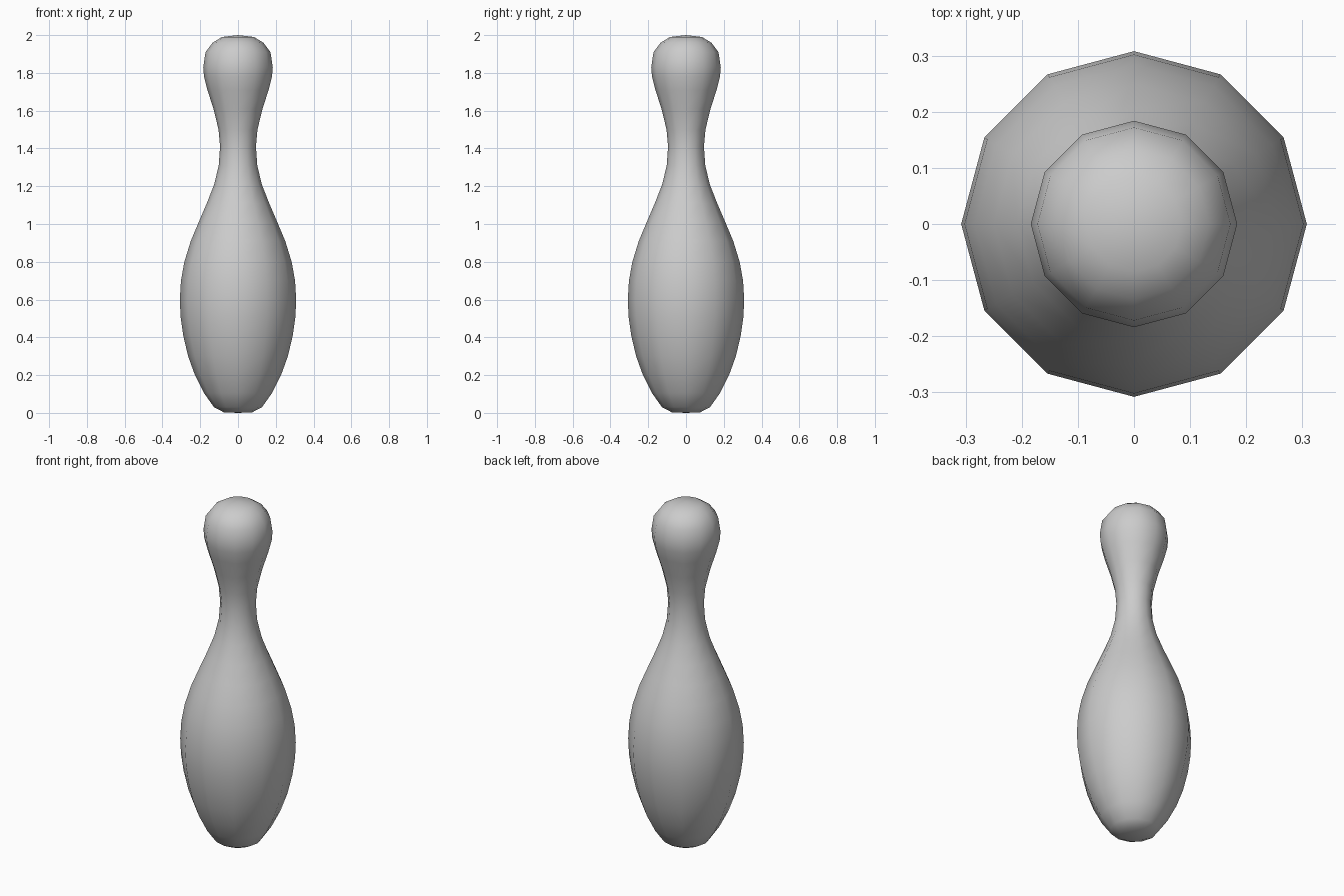
import bpy, bmesh, math

if "Cube" in bpy.data.objects:
    bpy.data.objects.remove(bpy.data.objects["Cube"])

SIDES = 12

# Outline from base to crown: (radius, height)
profile = [
    (0.075, 0.003), (0.127, 0.03), (0.18, 0.105), (0.228, 0.2), (0.264, 0.3),
    (0.29, 0.41), (0.304, 0.51), (0.308, 0.6), (0.302, 0.7), (0.284, 0.8),
    (0.25, 0.91), (0.208, 1.01), (0.165, 1.11), (0.126, 1.21), (0.102, 1.31),
    (0.095, 1.41), (0.103, 1.5), (0.13, 1.61), (0.162, 1.71), (0.18, 1.78),
    (0.184, 1.83), (0.172, 1.91), (0.134, 1.96), (0.085, 1.99),
]

# Lathe the pin as twelve-sided rings with closed ends
bm = bmesh.new()
rings = []
for r, z in profile:
    angles = [2 * math.pi * i / SIDES for i in range(SIDES)]
    rings.append([bm.verts.new((r * math.cos(a), r * math.sin(a), z)) for a in angles])
base = bm.verts.new((0, 0, 0))
crown = bm.verts.new((0, 0, 2))
for i in range(SIDES):
    j = (i + 1) % SIDES
    for low, high in zip(rings, rings[1:]):
        bm.faces.new((low[i], low[j], high[j], high[i]))
    bm.faces.new((rings[0][j], rings[0][i], base))
    bm.faces.new((rings[-1][i], rings[-1][j], crown))
for face in bm.faces:
    face.smooth = True

mesh = bpy.data.meshes.new("bowling_pin")
bm.to_mesh(mesh)
bm.free()
bpy.context.collection.objects.link(bpy.data.objects.new("bowling_pin", mesh))
